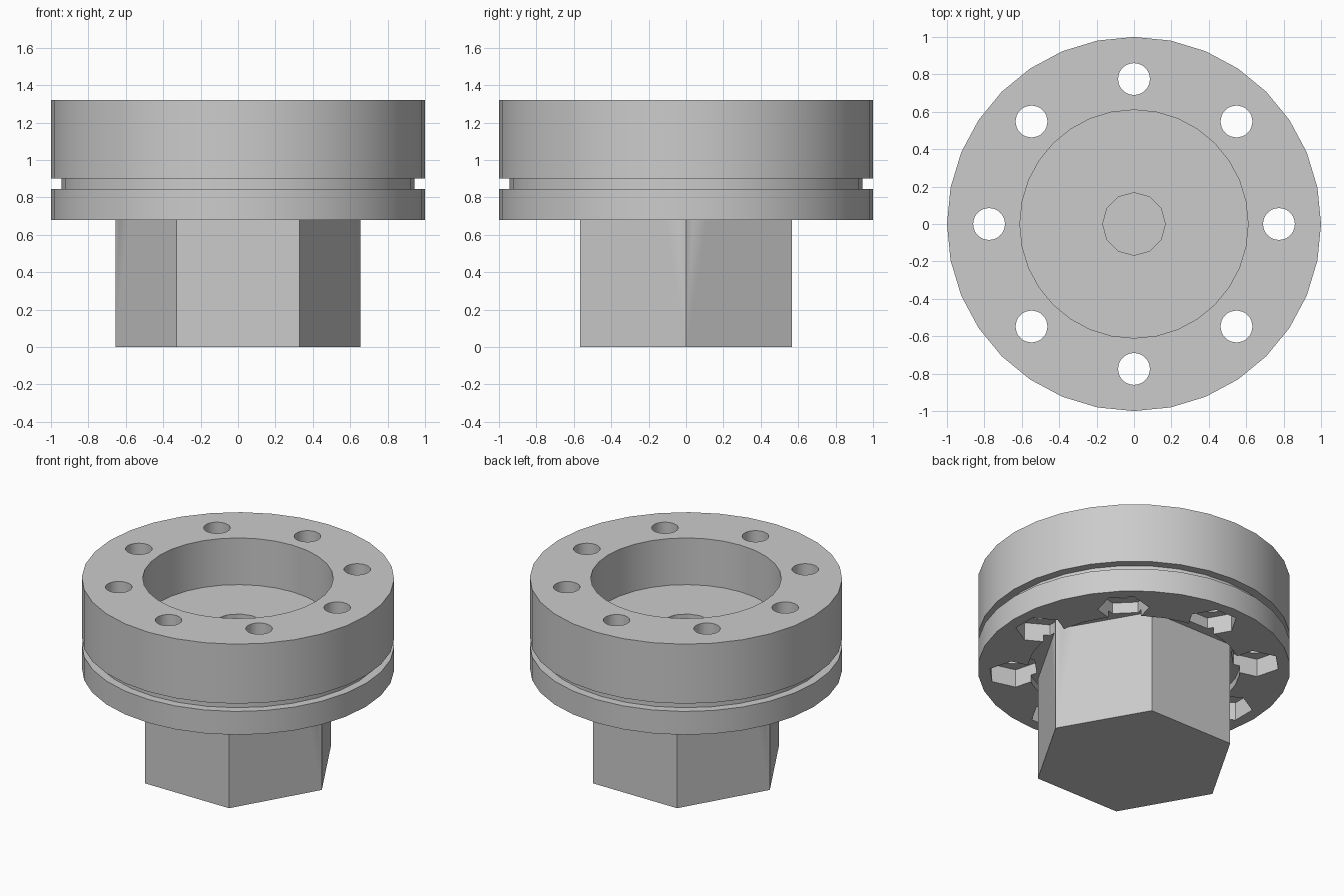
import bpy
import bmesh
from math import cos, sin, pi, radians

cube = bpy.data.objects.get("Cube")
if cube:
    bpy.data.objects.remove(cube)

GREY = (0.6, 0.6, 0.6, 1)
metal = bpy.data.materials.new("plain_grey")
metal.use_nodes = True
metal.diffuse_color = GREY
metal.node_tree.nodes["Principled BSDF"].inputs["Base Color"].default_value = GREY


def make_object(name, bm):
    bmesh.ops.recalc_face_normals(bm, faces=bm.faces)
    mesh = bpy.data.meshes.new(name)
    bm.to_mesh(mesh)
    bm.free()
    mesh.materials.append(metal)
    obj = bpy.data.objects.new(name, mesh)
    bpy.context.collection.objects.link(obj)
    return obj


def lathe(name, profile, sides):
    bm = bmesh.new()
    verts = [bm.verts.new((r, 0, z)) for r, z in profile]
    edges = [bm.edges.new(pair) for pair in zip(verts, verts[1:])]
    bmesh.ops.spin(bm, geom=verts + edges, cent=(0, 0, 0), axis=(0, 0, 1),
                   angle=2 * pi, steps=sides, use_duplicate=False)
    bmesh.ops.remove_doubles(bm, verts=bm.verts, dist=0.0005)
    return make_object(name, bm)


def add_prism(bm, x, y, radius, sides, low, high, turn=0.0):
    ring = [turn + 2 * pi * i / sides for i in range(sides)]
    base = bm.faces.new([bm.verts.new((x + radius * cos(a), y + radius * sin(a), low))
                         for a in ring])
    top = bmesh.ops.extrude_face_region(bm, geom=[base])["geom"]
    bmesh.ops.translate(bm, vec=(0, 0, high - low),
                        verts=[v for v in top if isinstance(v, bmesh.types.BMVert)])


def prisms(name, specs):
    bm = bmesh.new()
    for spec in specs:
        add_prism(bm, *spec)
    return make_object(name, bm)


def combine(target, other, operation):
    other.hide_render = True
    mod = target.modifiers.new(other.name, "BOOLEAN")
    mod.operation = operation
    mod.solver = "EXACT"
    mod.object = other
    bpy.context.view_layer.objects.active = target
    bpy.ops.object.modifier_apply(modifier=mod.name)
    bpy.data.objects.remove(other)


# Round body with seal groove, upper bore and shallow lower recess
body = lathe("flanged_body", [
    (0, 0.73), (0.68, 0.73), (0.68, 0.68), (1, 0.68), (1, 0.845), (0.943, 0.845),
    (0.943, 0.9), (1, 0.9), (1, 1.32), (0.61, 1.32), (0.61, 0.99), (0, 0.99)], 32)

# Ring of bolt holes, each with a hexagonal nut pocket underneath
angles = [k * pi / 4 for k in range(8)]
centres = [(0.775 * cos(a), 0.775 * sin(a), a) for a in angles]
pockets = prisms("nut_pockets", [(x, y, 0.165, 6, 0.6, 0.807, a + radians(30))
                                 for x, y, a in centres])
holes = prisms("bolt_holes", [(x, y, 0.085, 32, 0.76, 1.4) for x, y, a in centres])
combine(body, pockets, "DIFFERENCE")
combine(body, holes, "DIFFERENCE")

# Hexagonal stem below, and the small blind hole in the bore floor
combine(body, prisms("hex_stem", [(0, 0, 0.655, 6, 0, 0.9)]), "UNION")
combine(body, prisms("centre_hole", [(0, 0, 0.167, 12, 0.85, 1.1)]), "DIFFERENCE")

# Smooth round walls, sharp corners
bpy.ops.object.select_all(action="DESELECT")
body.select_set(True)
bpy.context.view_layer.objects.active = body
bpy.ops.object.shade_smooth_by_angle(angle=radians(31))
